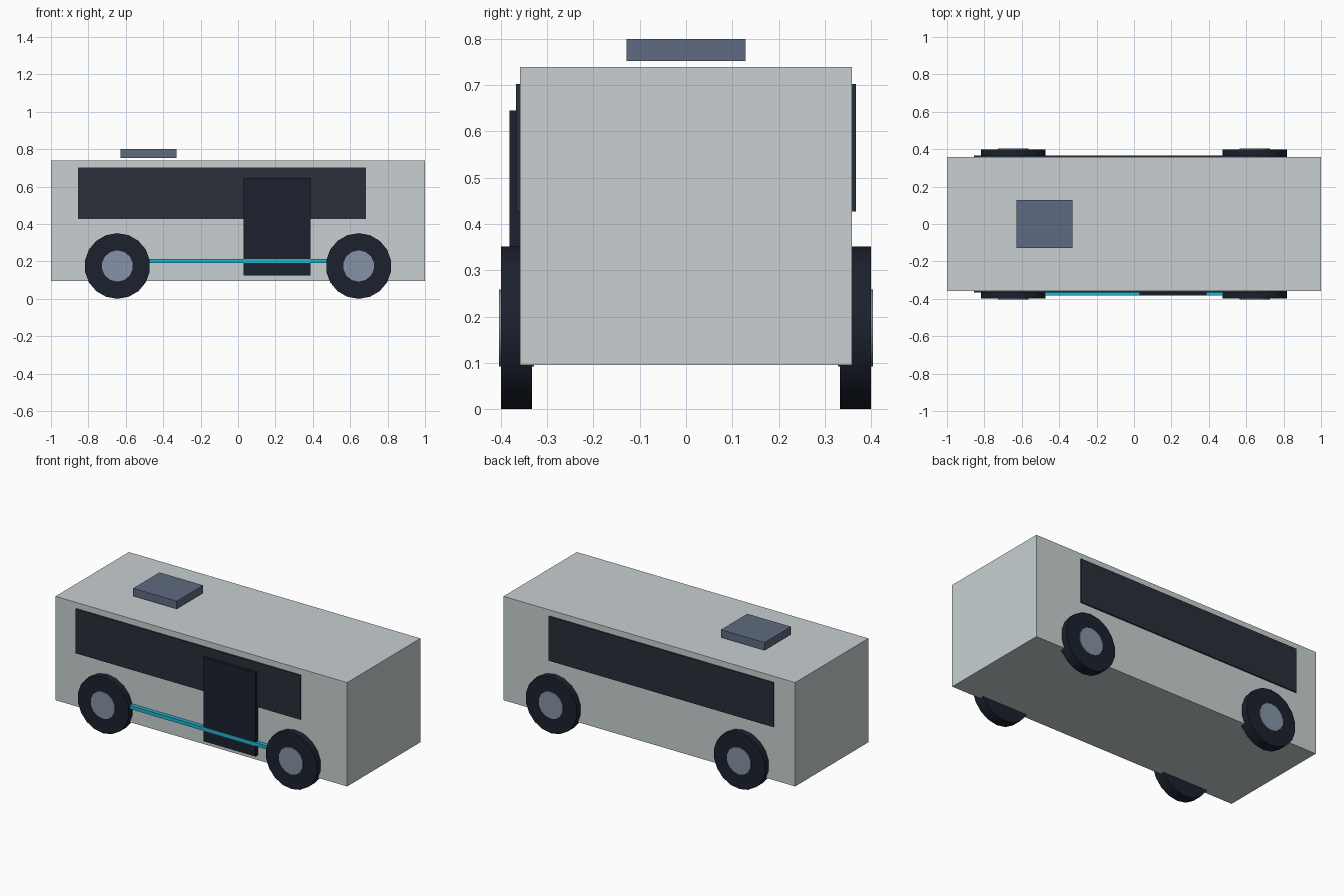
import bpy
import math

if "Cube" in bpy.data.objects:
    bpy.data.objects.remove(bpy.data.objects["Cube"])


def material(name, rgb):
    m = bpy.data.materials.new(name)
    m.diffuse_color = (*rgb, 1)
    m.use_nodes = True
    m.node_tree.nodes["Principled BSDF"].inputs["Base Color"].default_value = m.diffuse_color
    return m


PAINT = material("pale_paint", (0.58, 0.63, 0.64))
GLASS = material("dark_glass", (0.021, 0.028, 0.042))
BLACK = material("black", (0.011, 0.015, 0.026))
STEEL = material("steel", (0.24, 0.29, 0.38))
SLATE = material("slate", (0.115, 0.147, 0.22))
CYAN = material("cyan", (0.015, 0.46, 0.62))


def box(name, x, y, z, mat):
    """Box from (min, max) ranges along each axis."""
    bpy.ops.mesh.primitive_cube_add(
        size=1, location=[(a + b) / 2 for a, b in (x, y, z)])
    ob = bpy.context.object
    ob.name = name
    ob.scale = [b - a for a, b in (x, y, z)]
    bpy.ops.object.transform_apply(location=False, rotation=False, scale=True)
    ob.data.materials.append(mat)
    return ob


def disc(name, radius, width, sides, loc, mat):
    """Cylinder with its axle along y and a corner at the top."""
    bpy.ops.mesh.primitive_cylinder_add(
        vertices=sides, radius=radius, depth=width, location=loc,
        rotation=(math.pi / 2, 0, 0))
    ob = bpy.context.object
    ob.name = name
    ob.data.materials.append(mat)
    bpy.ops.object.shade_smooth_by_angle(angle=math.radians(30))
    return ob


# Bus body and roof unit
box("body", (-1, 1), (-0.359, 0.359), (0.095, 0.739), PAINT)
box("roof_unit", (-0.629, -0.33), (-0.129, 0.129), (0.752, 0.80), SLATE)

# Window bands on both sides
box("window_front", (-0.856, 0.685), (-0.367, -0.350), (0.427, 0.702), GLASS)
box("window_back", (-0.856, 0.685), (0.350, 0.367), (0.427, 0.702), GLASS)

# Door and trim stripe on the front side
box("door", (0.029, 0.387), (-0.3815, -0.345), (0.125, 0.645), BLACK)
box("trim_stripe", (-0.64, 0.64), (-0.3835, -0.355), (0.191, 0.213), CYAN)

# Wheels
for end, x in (("left", -0.645), ("right", 0.645)):
    for side, s in (("front", -1), ("back", 1)):
        loc = (x, s * 0.366, 0.1755)
        disc(f"tyre_{side}_{end}", 0.1755, 0.067, 18, loc, BLACK)
        disc(f"hub_{side}_{end}", 0.0835, 0.075, 14, loc, STEEL)
